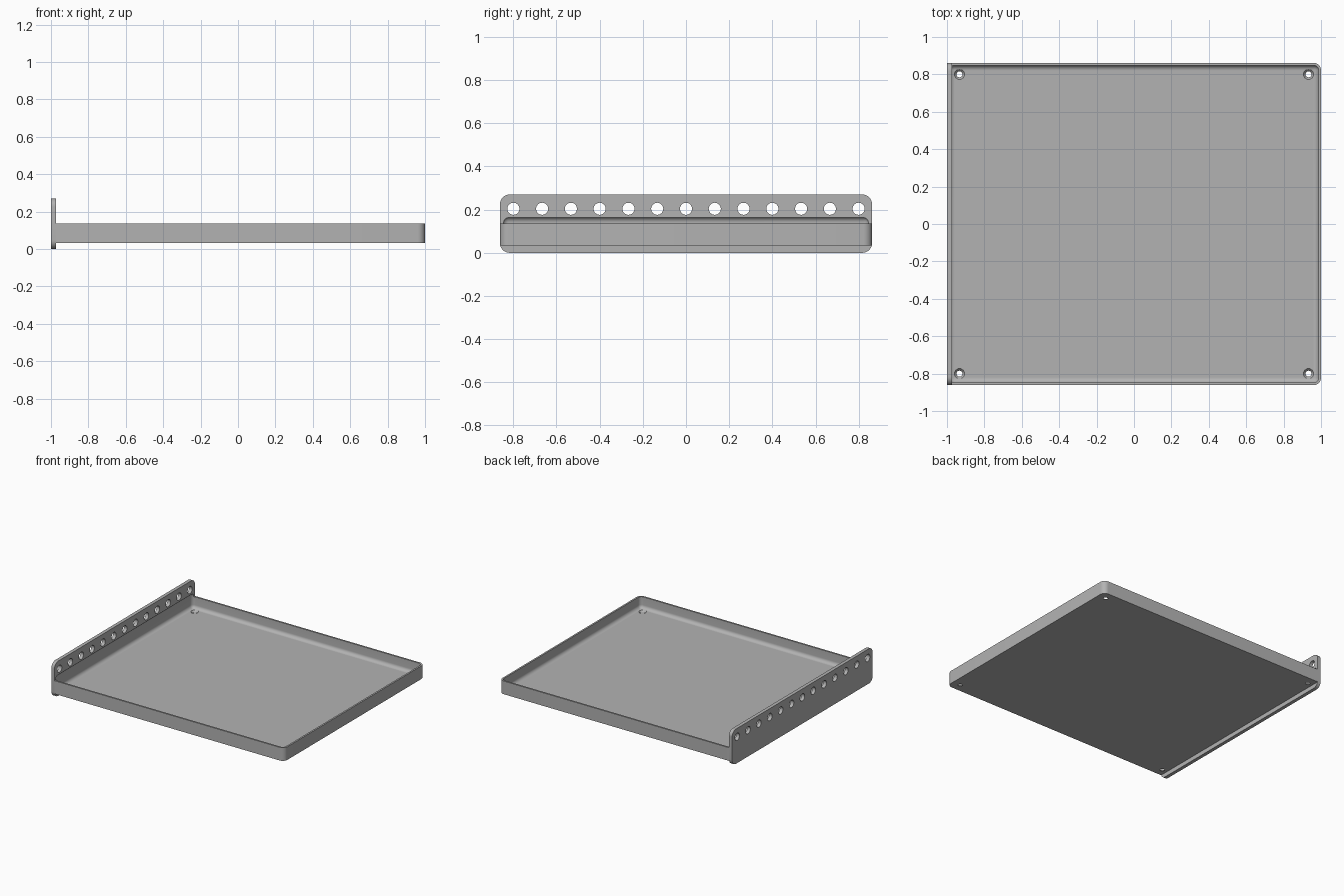
import bpy, bmesh, math
from mathutils import Vector, Matrix

default = bpy.data.objects.get("Cube")
if default:
    bpy.data.objects.remove(default, do_unlink=True)

HALF_Y = 0.862
WALL = 0.0133
PLATE_X = -0.973     # inner face of the mounting plate
BASE_Z, RIM_Z = 0.033, 0.135

grey = bpy.data.materials.new("light grey")
grey.use_nodes = True
colour = (0.45, 0.45, 0.45, 1)
grey.diffuse_color = colour
grey.node_tree.nodes["Principled BSDF"].inputs["Base Color"].default_value = colour


def finish(name, bm):
    mesh = bpy.data.meshes.new(name)
    bm.to_mesh(mesh)
    bm.free()
    mesh.materials.append(grey)
    obj = bpy.data.objects.new(name, mesh)
    bpy.context.collection.objects.link(obj)
    return obj


def rounded_box(name, low, high, radius, chosen):
    """Box between two corners, rounding the edges picked by chosen(direction, middle)."""
    low, high = Vector(low), Vector(high)
    bm = bmesh.new()
    bmesh.ops.create_cube(bm, size=1)
    for v in bm.verts:
        v.co = (low + high) / 2 + v.co * (high - low)
    edges = [e for e in bm.edges
             if chosen((e.verts[1].co - e.verts[0].co).normalized(),
                       (e.verts[0].co + e.verts[1].co) / 2)]
    bmesh.ops.bevel(bm, geom=edges, offset=radius, segments=8, profile=0.5,
                    affect='EDGES', clamp_overlap=True)
    return finish(name, bm)


def cone_cutters(name, places, r_low, r_high, depth, turn):
    """One mesh holding a round cutter at every place."""
    bm = bmesh.new()
    for place in places:
        bmesh.ops.create_cone(bm, cap_ends=True, segments=32, radius1=r_low,
                              radius2=r_high, depth=depth,
                              matrix=Matrix.Translation(place) @ turn)
    return finish(name, bm)


def cut(target, cutters):
    for cutter in cutters:
        cutter.hide_render = True
        mod = target.modifiers.new("cut", 'BOOLEAN')
        mod.operation, mod.solver, mod.object = 'DIFFERENCE', 'EXACT', cutter
    bpy.context.view_layer.update()
    graph = bpy.context.evaluated_depsgraph_get()
    mesh = bpy.data.meshes.new_from_object(target.evaluated_get(graph))
    target.modifiers.clear()
    target.data = mesh


# Tray body with rounded free corners
tray = rounded_box("tray", (PLATE_X, -HALF_Y, BASE_Z), (1, HALF_Y, RIM_Z), 0.04,
                   lambda d, m: abs(d.z) > 0.9 and m.x > 0)

# Upright mounting plate
plate = rounded_box("mounting_plate", (-1, -HALF_Y, 0), (PLATE_X, HALF_Y, 0.27), 0.045,
                    lambda d, m: abs(d.x) > 0.9)

# Hollow with filleted edges, shared by tray and plate
hollow = rounded_box("hollow_cutter", (-1 + WALL, -HALF_Y + WALL, BASE_Z + WALL),
                     (1 - WALL, HALF_Y - WALL, 0.167), 0.027, lambda d, m: True)

# Countersunk screw holes in the floor
corners = [Vector((x, y, BASE_Z + WALL / 2)) for x in (-0.933, 0.933) for y in (-0.8, 0.8)]
screws = cone_cutters("screw_cutter", corners, 0.015, 0.028, WALL + 0.002, Matrix())

# Row of holes along the top of the plate
row = [Vector((-0.985, i * 0.1333, 0.204)) for i in range(-6, 7)]
holes = cone_cutters("plate_hole_cutter", row, 0.028, 0.028, 0.1,
                     Matrix.Rotation(math.pi / 2, 4, 'Y'))

cut(tray, [hollow, screws])
cut(plate, [hollow, holes])
for cutter in (hollow, screws, holes):
    bpy.data.objects.remove(cutter, do_unlink=True)

# Smooth fillets, sharp edges
for obj in (tray, plate):
    bpy.ops.object.select_all(action='DESELECT')
    obj.select_set(True)
    bpy.context.view_layer.objects.active = obj
    bpy.ops.object.shade_smooth_by_angle(angle=math.radians(30))
